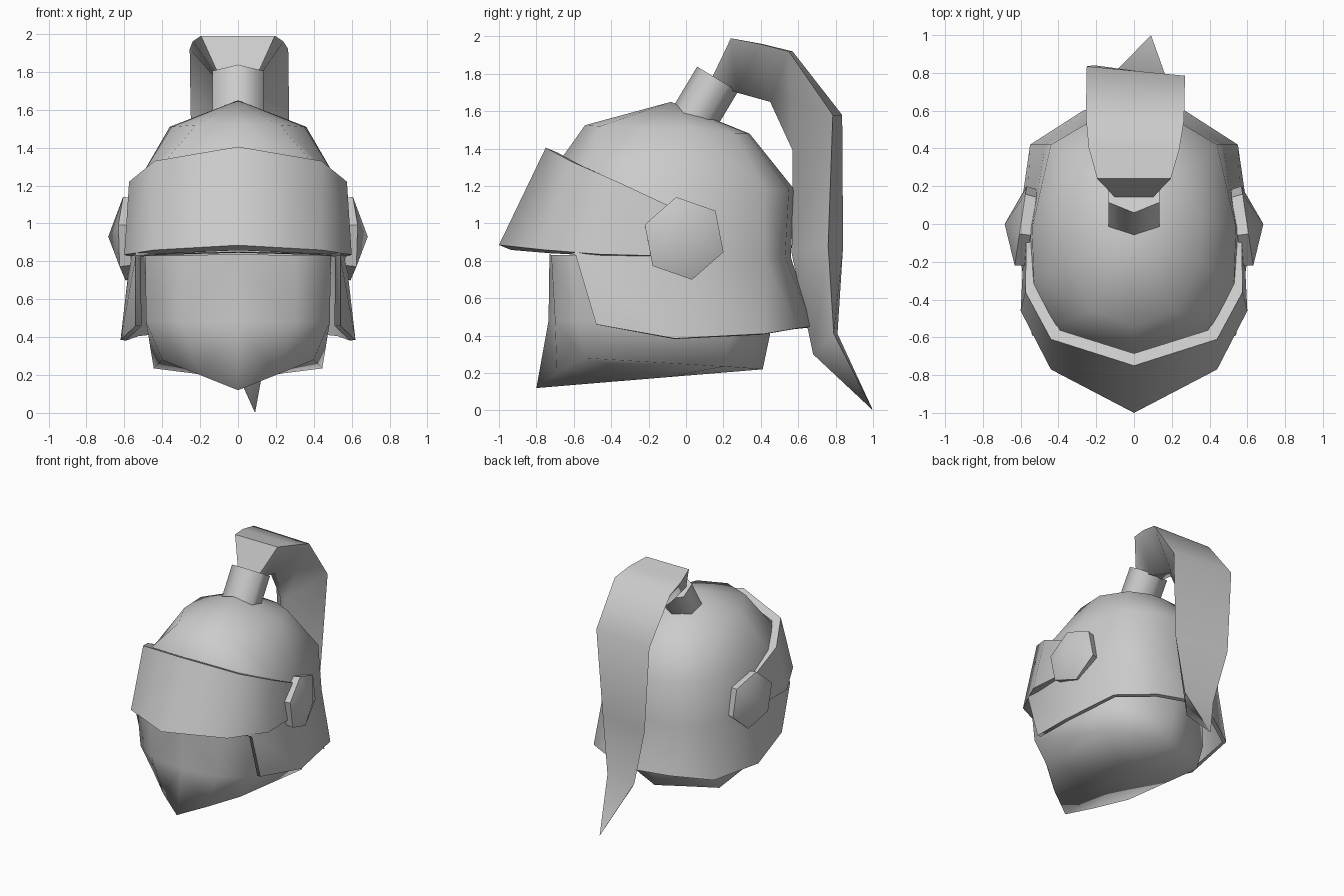
import bpy, bmesh, math
from mathutils import Vector, Matrix

if "Cube" in bpy.data.objects:
    bpy.data.objects.remove(bpy.data.objects["Cube"])


def finish(name, bm, mirror=False, thick=0.0, angle=75):
    me = bpy.data.meshes.new(name)
    bm.to_mesh(me)
    bm.free()
    ob = bpy.data.objects.new(name, me)
    bpy.context.collection.objects.link(ob)
    if mirror:
        m = ob.modifiers.new("mirror", 'MIRROR')
        m.merge_threshold = 0.002
    if thick:
        s = ob.modifiers.new("thickness", 'SOLIDIFY')
        s.thickness = thick
        s.offset = -1
    bpy.ops.object.select_all(action='DESELECT')
    ob.select_set(True)
    bpy.context.view_layer.objects.active = ob
    bpy.ops.object.convert(target='MESH')
    bpy.ops.object.shade_smooth_by_angle(angle=math.radians(angle))
    return ob


def loft(rows, skip=(), apex=None, base=None):
    """Quads between rows (top to bottom); optional fans to an apex and a base point."""
    bm = bmesh.new()
    g = [[bm.verts.new(p) for p in r] for r in rows]
    n = len(rows[0])
    for r in range(len(rows) - 1):
        for c in range(n - 1):
            if (r, c) not in skip:
                bm.faces.new((g[r][c], g[r + 1][c], g[r + 1][c + 1], g[r][c + 1]))
    if apex:
        a = bm.verts.new(apex)
        for c in range(n - 1):
            bm.faces.new((a, g[0][c], g[0][c + 1]))
    if base:
        b = bm.verts.new(base)
        for c in range(n - 1):
            bm.faces.new((g[-1][c + 1], g[-1][c], b))
    loose = [v for v in bm.verts if not v.link_faces]
    bmesh.ops.delete(bm, geom=loose, context='VERTS')
    return bm


# Helmet shell: half rings front to back, open at the face
shell = [
    [(0, -.54, 1.525), (.22, -.46, 1.52), (.35, -.2, 1.51), (.36, .03, 1.51),
     (.27, .26, 1.48), (.12, .33, 1.48), (0, .34, 1.48)],
    [(0, -.70, 1.3), (.42, -.54, 1.29), (.53, -.3, 1.22), (.54, -.02, 1.2),
     (.44, .42, 1.18), (.22, .55, 1.18), (0, .58, 1.18)],
    [(0, -.74, .85), (.44, -.63, .84), (.54, -.59, .83), (.57, -.05, .82),
     (.47, .42, .82), (.24, .53, .82), (0, .56, .82)],
    [(0, 0, 0), (0, 0, 0), (.54, -.48, .46), (.62, -.06, .385),
     (.55, .42, .41), (.27, .6, .44), (0, .68, .45)],
]
finish("helmet_shell", loft(shell, {(2, 0), (2, 1)}, apex=(0, -.08, 1.65)), True, .03)

# Face guard with pointed chin, softly shaded underneath
guard = [
    [(0, -.73, .84), (.3, -.72, .83), (.49, -.62, .83), (.5, .2, .83), (.3, .38, .83), (0, .5, .83)],
    [(0, -.735, .48), (.3, -.70, .48), (.485, -.58, .48), (.465, .25, .42), (.23, .35, .415), (0, .45, .41)],
    [(0, -.8, .12), (.2, -.69, .20), (.40, -.54, .28), (.445, .2, .235), (.22, .305, .228), (0, .41, .22)],
]
finish("face_guard", loft(guard, base=(0, -.1, .178)), True, angle=120)

# Visor band
visor = [
    [(0, -.75, 1.405), (.44, -.61, 1.33), (.575, -.36, 1.22), (.57, -.06, 1.08)],
    [(0, -1.0, .885), (.44, -.77, .86), (.6, -.46, .835), (.58, -.06, .825)],
]
finish("visor", loft(visor), True, .07)

# Hexagonal visor pivots, slightly turned inward at the back
bm = bmesh.new()
tilt = Matrix.Translation((.6, -.01, .92)) @ Matrix.Rotation(math.radians(8.5), 4, 'Z')
rings = []
for x, r in ((-.06, .215), (0, .225)):
    rings.append([bm.verts.new(tilt @ Vector((x, r * math.cos(a), r * math.sin(a))))
                  for a in (math.radians(60 * i + 41) for i in range(6))])
tip = bm.verts.new((.685, .0, .93))
for i in range(6):
    j = (i + 1) % 6
    bm.faces.new((rings[0][i], rings[0][j], rings[1][j], rings[1][i]))
    bm.faces.new((rings[1][i], rings[1][j], tip))
bm.faces.new(rings[0][::-1])
bmesh.ops.recalc_face_normals(bm, faces=bm.faces)
finish("visor_pivots", bm, True, angle=50)

# Hexagonal plume holder, leaning back, corner to the front
bm = bmesh.new()
pose = (Matrix.Translation((0, .105, 1.665)) @ Matrix.Rotation(math.radians(-31), 4, 'X')
        @ Matrix.Diagonal((1, .82, 1, 1)))
bmesh.ops.create_cone(bm, cap_ends=True, segments=6, radius1=.156, radius2=.156,
                      depth=.25, matrix=pose)
finish("plume_holder", bm, angle=80)

# Plume: wedge section, wide outside and narrowing to a ridge inside
# outer y, outer z, inner y, inner z, outer half width, inner half width, x offset, twist
stations = [
    (.24, 1.99, .13, 1.76, .195, .09, 0, 0),
    (.40, 1.96, .27, 1.70, .24, .06, 0, .005),
    (.56, 1.92, .45, 1.65, .26, .03, .005, .01),
    (.81, 1.58, .57, 1.39, .26, .02, .01, .025),
    (.80, .88, .565, .84, .22, .02, .01, .04),
    (.80, .41, .68, .30, .13, .02, .035, .01),
]
bm = bmesh.new()
secs = []
for oy, oz, iy, iz, wo, wi, dx, tw in stations:
    secs.append([bm.verts.new(p) for p in (
        (dx - wo, oy + tw, oz), (dx + wo, oy - tw, oz), (dx + wi, iy, iz), (dx - wi, iy, iz))])
end = bm.verts.new((.09, 1.0, 0))
for a, b in zip(secs, secs[1:]):
    for i in range(4):
        j = (i + 1) % 4
        bm.faces.new((a[i], a[j], b[j], b[i]))
for i in range(4):
    bm.faces.new((secs[-1][i], secs[-1][(i + 1) % 4], end))
bm.faces.new(secs[0])
bmesh.ops.recalc_face_normals(bm, faces=bm.faces)
finish("plume", bm, angle=60)
